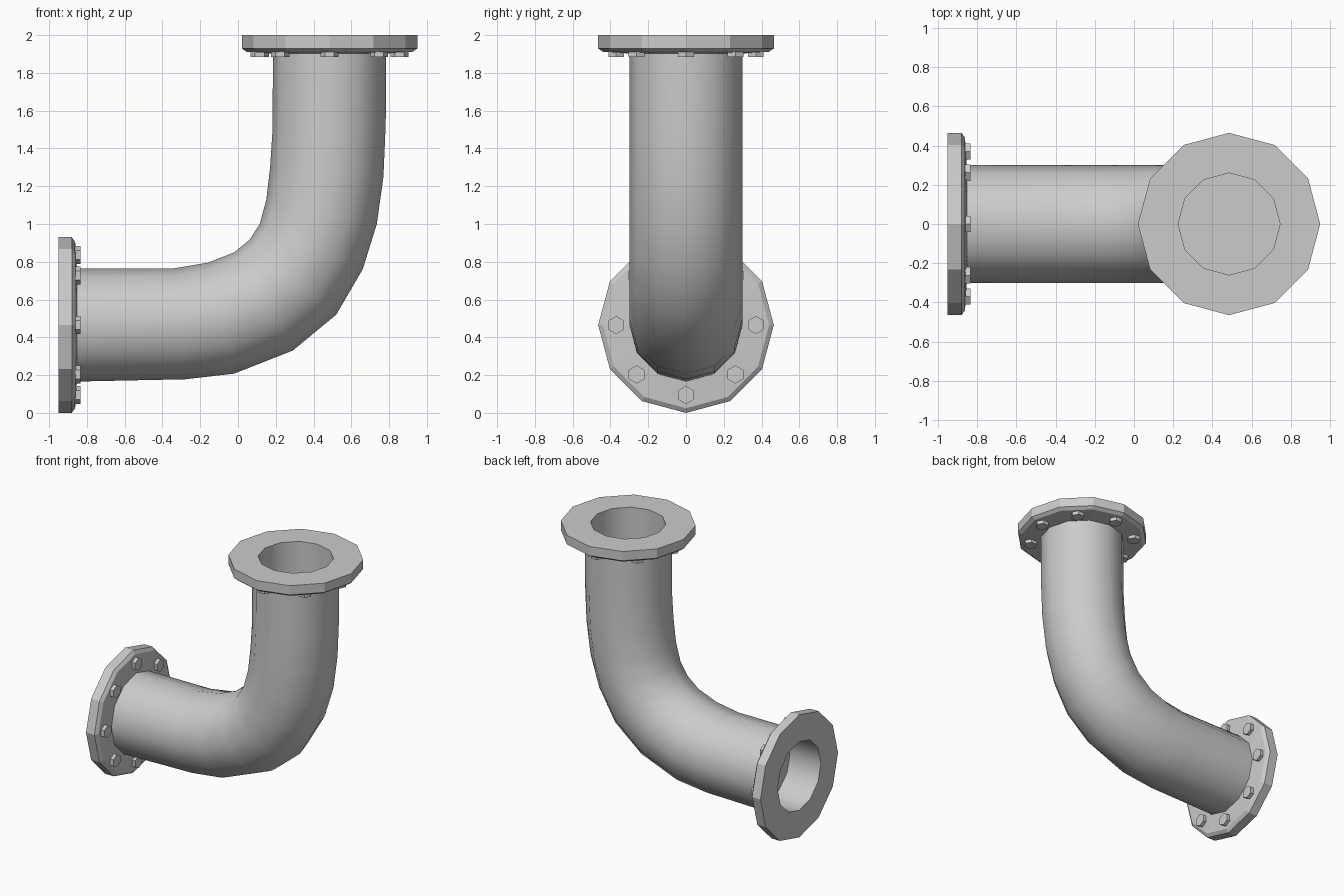
import bpy, bmesh
from math import cos, sin, pi, radians
from mathutils import Matrix, Vector

if "Cube" in bpy.data.objects:
    bpy.data.objects.remove(bpy.data.objects["Cube"])

SIDES = 12


def skin(name, rings, cap_start=False, smooth=None):
    """Join a series of closed rings into a tube."""
    bm = bmesh.new()
    vs = [[bm.verts.new(p) for p in ring] for ring in rings]
    n = len(rings[0])
    for k, (a, b) in enumerate(zip(vs, vs[1:])):
        for i in range(n):
            j = (i + 1) % n
            f = bm.faces.new((a[i], b[i], b[j], a[j]))
            f.smooth = smooth is not None and k in smooth
    if cap_start:
        bm.faces.new(vs[0])
    if cap_start:  # hard corners where the bore meets floor and face
        for e in bm.edges:
            if any(not f.smooth for f in e.link_faces):
                e.smooth = False
    me = bpy.data.meshes.new(name)
    bm.to_mesh(me)
    bm.free()
    ob = bpy.data.objects.new(name, me)
    bpy.context.collection.objects.link(ob)
    return ob


def circle(r, z):
    return [Vector((r * cos(2 * pi * i / SIDES), r * sin(2 * pi * i / SIDES), z))
            for i in range(SIDES)]


# Elbow pipe: (outer x, z, inner x, z) silhouette point of every ring
sections = [
    (-0.90, 0.165, -0.90, 0.765), (-0.28, 0.178, -0.34, 0.765),
    (-0.02, 0.208, -0.16, 0.795), (0.29, 0.33, -0.02, 0.85),
    (0.52, 0.52, 0.06, 0.915), (0.66, 0.76, 0.115, 1.00),
    (0.735, 1.00, 0.15, 1.13), (0.77, 1.25, 0.17, 1.30),
    (0.782, 1.53, 0.183, 1.50), (0.785, 1.95, 0.185, 1.95)]
rings = []
for ox, oz, ix, iz in sections:
    c = Vector(((ox + ix) / 2, 0, (oz + iz) / 2))
    u = Vector(((ox - ix) / 2, 0, (oz - iz) / 2))
    v = Vector((0, -0.30, 0))
    rings.append([c + u * cos(2 * pi * i / SIDES) + v * sin(2 * pi * i / SIDES)
                  for i in range(SIDES)])
skin("elbow_pipe", rings, smooth=range(len(rings)))

# Flange profile (radius, depth): blind bore, face, rim, chamfer, back
profile = [(0.26, -0.26), (0.26, 0), (0.465, 0), (0.465, -0.07),
           (0.44, -0.088), (0.29, -0.098)]


def flange(label, matrix):
    ob = skin(label + "_flange", [circle(r, z) for r, z in profile],
              cap_start=True, smooth=[0])
    ob.matrix_world = matrix
    # Eight hex bolt heads on the back of the flange
    bm = bmesh.new()
    for i in range(8):
        a = i * pi / 4
        pos = Matrix.Translation((0.37 * cos(a), 0.37 * sin(a), -0.1))
        bmesh.ops.create_cone(bm, cap_ends=True, segments=6, radius1=0.048,
                              radius2=0.048, depth=0.034,
                              matrix=pos @ Matrix.Rotation(pi / 2, 4, 'Z'))
    me = bpy.data.meshes.new(label + "_bolts")
    bm.to_mesh(me)
    bm.free()
    # Keep one hex corner along the local x axis
    bolts = bpy.data.objects.new(label + "_bolts", me)
    bpy.context.collection.objects.link(bolts)
    bolts.matrix_world = matrix


flange("top", Matrix.Translation((0.485, 0, 2.0)))
flange("side", Matrix.Translation((-0.95, 0, 0.465)) @ Matrix.Rotation(radians(-90), 4, 'Y'))
